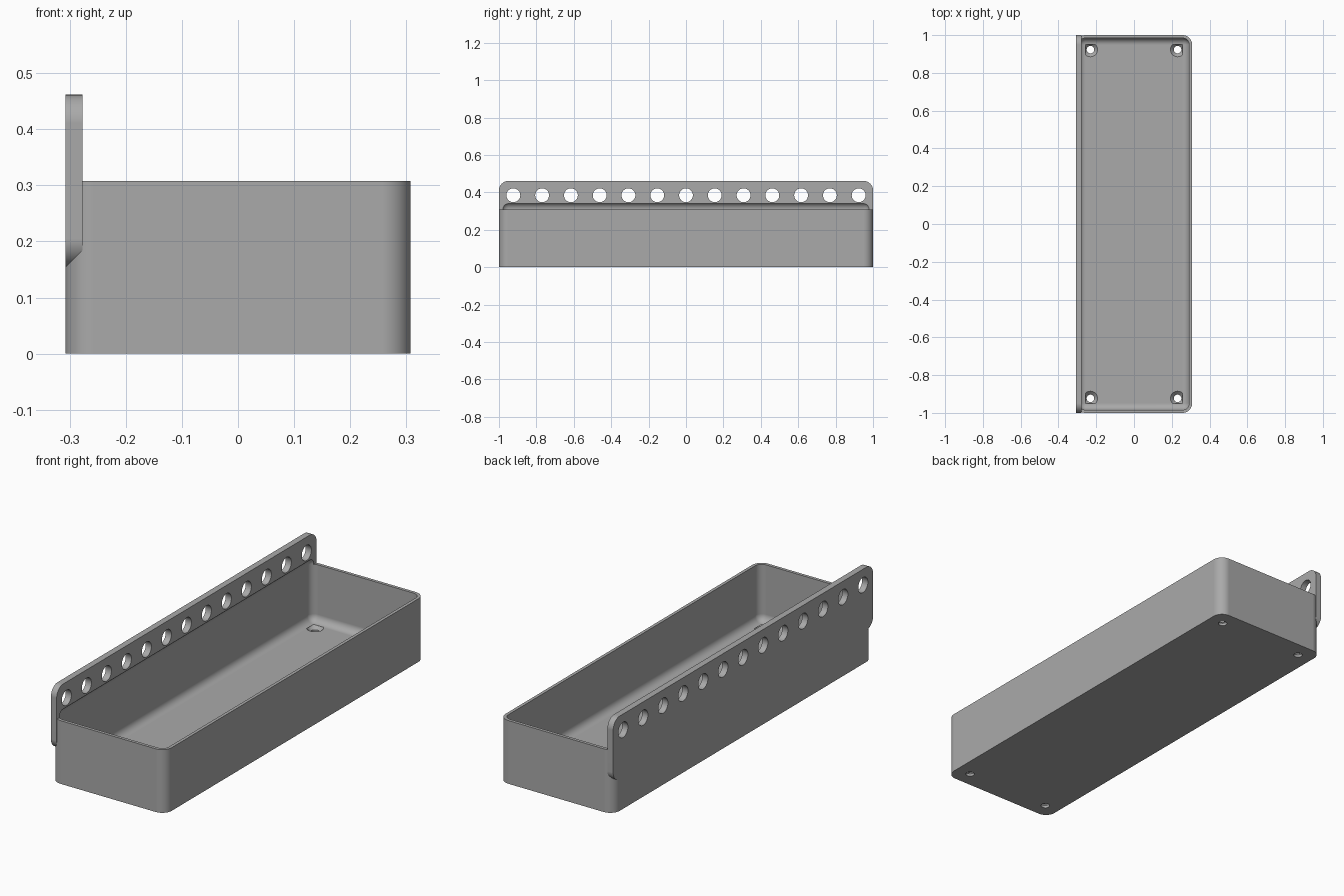
import bpy, bmesh, math
from mathutils import Matrix, Vector

cube = bpy.data.objects.get("Cube")
if cube:
    bpy.data.objects.remove(cube, do_unlink=True)

UNIT = 2 / 13            # hole spacing
HX, HY, H = 2 * UNIT, 1.0, 2 * UNIT
WALL, PLATE = 0.1 * UNIT, 0.2 * UNIT
FLOOR = PLATE
R = 0.051                # outer corner radius

grey = bpy.data.materials.new("plain_grey")
grey.use_nodes = True
COLOUR = (0.4, 0.4, 0.4, 1)
grey.diffuse_color = COLOUR
grey.node_tree.nodes["Principled BSDF"].inputs["Base Color"].default_value = COLOUR


def add_object(name, bm):
    bmesh.ops.recalc_face_normals(bm, faces=bm.faces)
    mesh = bpy.data.meshes.new(name)
    bm.to_mesh(mesh)
    bm.free()
    mesh.materials.append(grey)
    obj = bpy.data.objects.new(name, mesh)
    bpy.context.collection.objects.link(obj)
    return obj


def rounded_box(name, lo, hi, radius, axis=None):
    """Box from lo to hi; rounds edges along one axis, or all edges."""
    lo, hi = Vector(lo), Vector(hi)
    bm = bmesh.new()
    bmesh.ops.create_cube(bm, size=1, matrix=Matrix.Translation((lo + hi) / 2)
                          @ Matrix.Diagonal((*(hi - lo), 1)))
    edges = [e for e in bm.edges if axis is None
             or abs((e.verts[1].co - e.verts[0].co).normalized()[axis]) > 0.9]
    bmesh.ops.bevel(bm, geom=edges, offset=radius, segments=10, profile=0.5,
                    affect='EDGES')
    return add_object(name, bm)


def add_cone(bm, place, r1, r2, depth):
    bmesh.ops.create_cone(bm, cap_ends=True, segments=40, radius1=r1,
                          radius2=r2, depth=depth, matrix=place)


def combine(target, other, operation):
    """Apply a boolean and discard the helper."""
    mod = target.modifiers.new(operation.lower(), 'BOOLEAN')
    mod.operation, mod.solver, mod.object = operation, 'EXACT', other
    bpy.context.view_layer.objects.active = target
    bpy.ops.object.modifier_apply(modifier=mod.name)
    bpy.data.objects.remove(other, do_unlink=True)


# Tray body with the tall mounting plate along its right side
tray = rounded_box("tray", (-HX, -HY, 0), (HX, HY, H), R, axis=2)
plate = rounded_box("mounting_plate", (-HX, -HY, UNIT),
                    (-HX + PLATE, HY, 3 * UNIT), R, axis=0)
combine(tray, plate, 'UNION')

# Hollow with filleted floor, slightly undercutting the plate
hollow = rounded_box("hollow", (-HX + WALL, -HY + WALL, FLOOR),
                     (HX - WALL, HY - WALL, 2.25 * UNIT), R - WALL)
combine(tray, hollow, 'DIFFERENCE')

# Row of holes through the plate
bm = bmesh.new()
for i in range(-6, 7):
    add_cone(bm, Matrix.Translation((-HX + PLATE / 2, i * UNIT, 2.5 * UNIT))
             @ Matrix.Rotation(math.pi / 2, 4, 'Y'), 0.037, 0.037, 0.1)
combine(tray, add_object("plate_holes", bm), 'DIFFERENCE')

# Countersunk screw holes in the floor corners
for radii, depth, z in (((0.02, 0.02), 0.2, 0), ((0.02, 0.038), 0.018, FLOOR - 0.0089)):
    bm = bmesh.new()
    for sx in (-1, 1):
        for sy in (-1, 1):
            add_cone(bm, Matrix.Translation((sx * (HX - UNIT / 2),
                     sy * (HY - UNIT / 2), z)), *radii, depth)
    combine(tray, add_object("screw_holes", bm), 'DIFFERENCE')

# Smooth fillets, crisp edges
bpy.ops.object.select_all(action='DESELECT')
tray.select_set(True)
bpy.context.view_layer.objects.active = tray
bpy.ops.object.shade_smooth_by_angle(angle=math.radians(25))
normals = tray.modifiers.new("even_shading", 'WEIGHTED_NORMAL')
normals.keep_sharp = True
